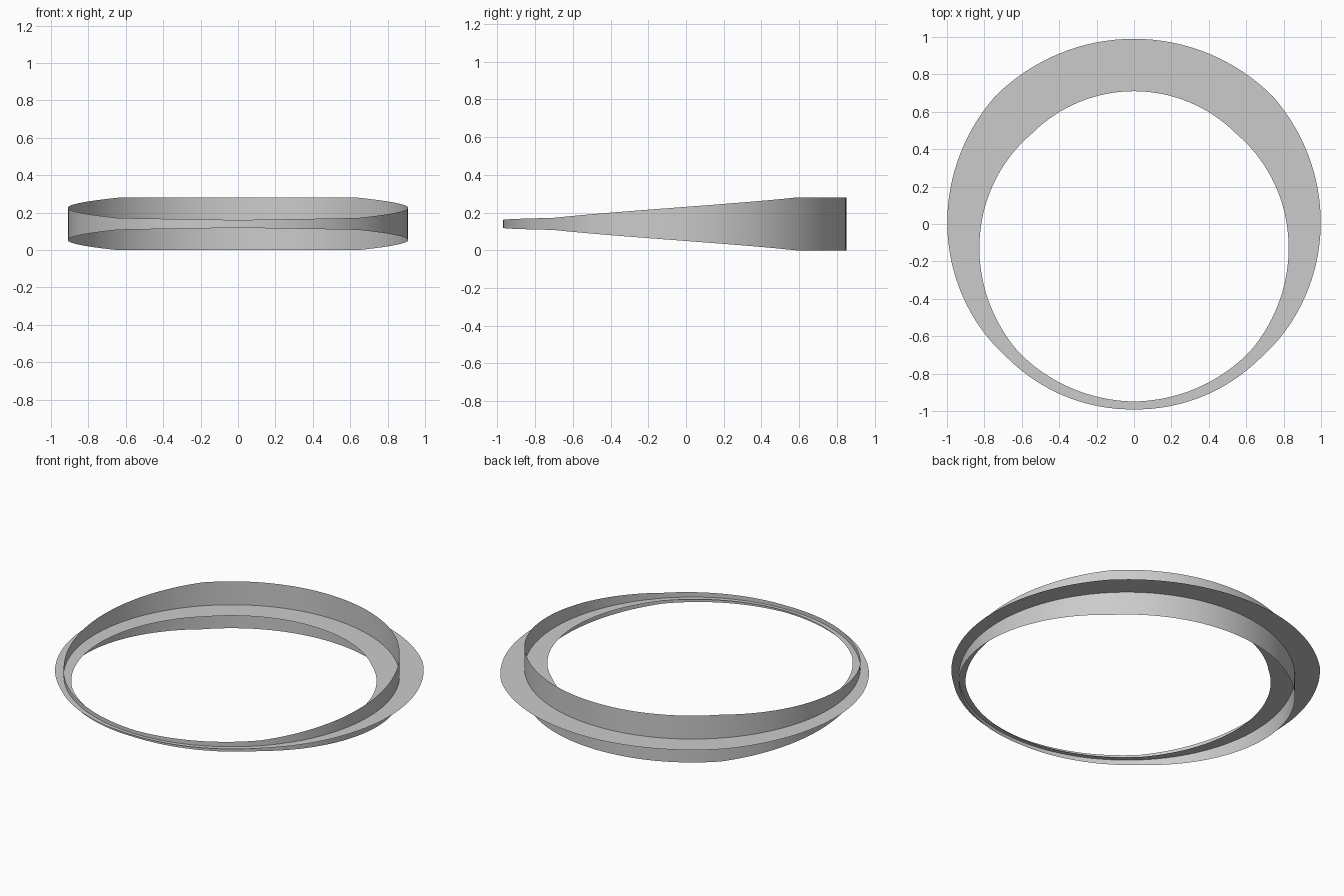
import bpy, bmesh, math

if "Cube" in bpy.data.objects:
    bpy.data.objects.remove(bpy.data.objects["Cube"])

SEG = 128          # steps round the ring (multiple of 8)
R, CY, CZ = 0.91, -0.06, 0.14   # centreline circle


def half_width(a):
    """Half width of the cross section: wide over the back, tapering to the front."""
    off = abs((math.degrees(a) - 90 + 180) % 360 - 180)   # degrees away from the back
    keys = [(0, 0.14), (45, 0.14), (135, 0.032), (180, 0.021)]
    for (d0, w0), (d1, w1) in zip(keys, keys[1:]):
        if off <= d1 + 1e-6:
            return w0 + (w1 - w0) * (off - d0) / (d1 - d0)
    return keys[-1][1]


def ribbon(name, radial, vertical):
    """Flat closed ribbon spread either radially or vertically."""
    bm = bmesh.new()
    rows = []
    for i in range(SEG):
        a = 2 * math.pi * i / SEG
        w = half_width(a)
        row = []
        for s in (-1, 0, 1):
            r = R + s * w * radial
            row.append(bm.verts.new((r * math.cos(a), CY + r * math.sin(a), CZ + s * w * vertical)))
        rows.append(row)
    for i in range(SEG):
        p, q = rows[i], rows[(i + 1) % SEG]
        for k in range(2):
            # wound so flat ribbon faces up and upright ribbon faces outward
            bm.faces.new((p[k], p[k + 1], q[k + 1], q[k]) if radial else (p[k], q[k], q[k + 1], p[k + 1]))
    for f in bm.faces:
        f.smooth = True
    me = bpy.data.meshes.new(name)
    bm.to_mesh(me)
    bm.free()
    ob = bpy.data.objects.new(name, me)
    bpy.context.collection.objects.link(ob)
    return ob


# Cross-shaped section swept round the ring: one flat ribbon, one upright ribbon
ribbon("flat_band", 1, 0)
ribbon("upright_band", 0, 1)
